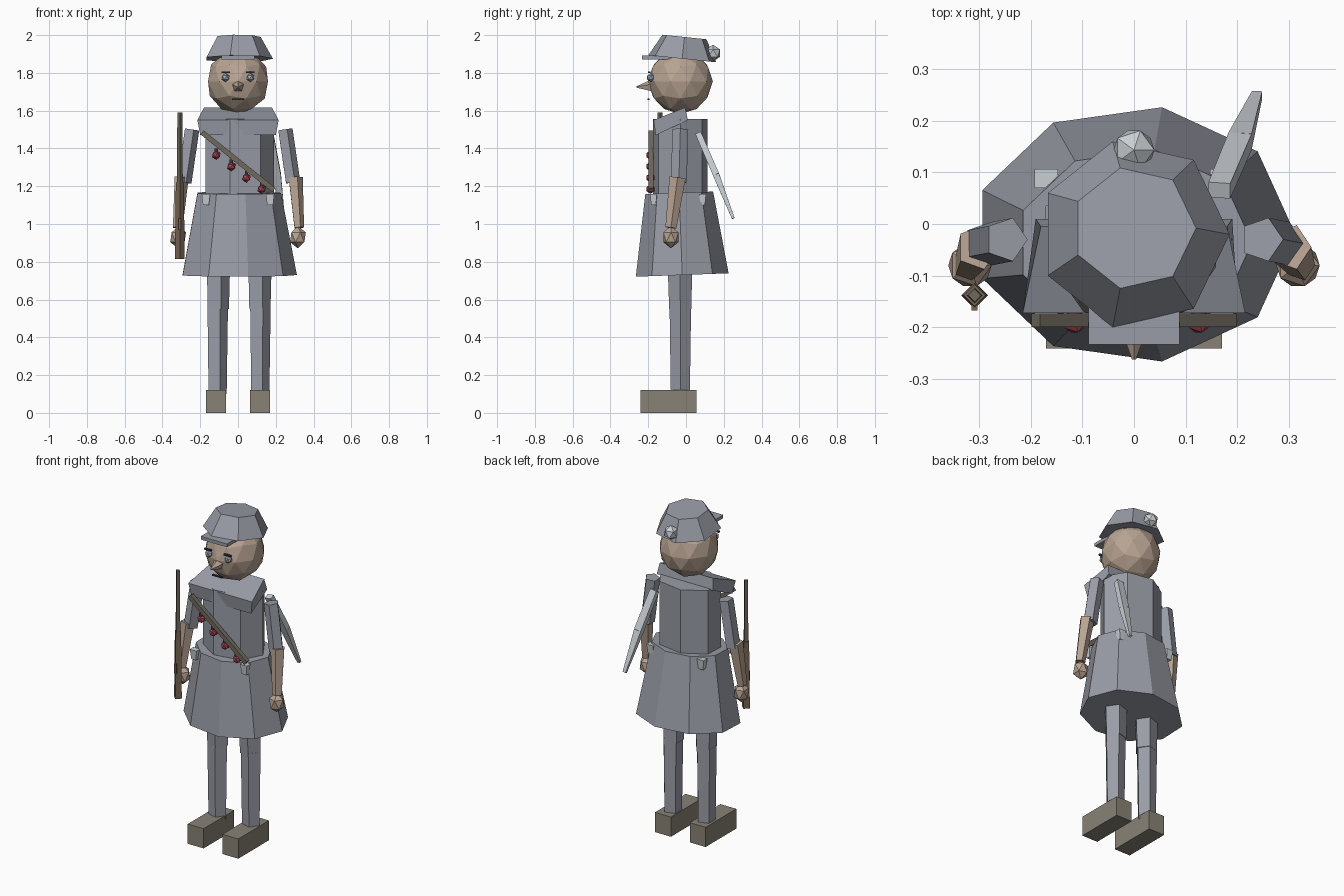
import bpy, bmesh
from math import sin, cos, tau, radians
from mathutils import Vector, Matrix

cube = bpy.data.objects.get("Cube")
if cube:
    bpy.data.objects.remove(cube)


def material(name, r, g, b):
    m = bpy.data.materials.new(name)
    m.use_nodes = True
    m.diffuse_color = (r, g, b, 1)
    m.node_tree.nodes["Principled BSDF"].inputs["Base Color"].default_value = (r, g, b, 1)
    return m


GREY = material("uniform grey", .32, .335, .385)
SKIN = material("skin", .48, .37, .29)
PALE = material("pale metal", .58, .62, .65)
LEATHER = material("shoe leather", .25, .225, .18)
WOOD = material("gun wood", .19, .135, .09)
STRAP = material("strap brown", .16, .14, .11)
RED = material("red", .42, .06, .09)
DARK = material("dark", .04, .035, .04)
EYE = material("eye blue grey", .36, .43, .5)


def finish(name, bm, mat):
    bmesh.ops.recalc_face_normals(bm, faces=bm.faces[:])
    me = bpy.data.meshes.new(name)
    bm.to_mesh(me)
    bm.free()
    me.materials.append(mat)
    ob = bpy.data.objects.new(name, me)
    bpy.context.collection.objects.link(ob)
    return ob


def loft(name, lower, upper, mat):
    """Closed solid between two rings of points."""
    bm = bmesh.new()
    a = [bm.verts.new(p) for p in lower]
    b = [bm.verts.new(p) for p in upper]
    n = len(a)
    for i in range(n):
        j = (i + 1) % n
        bm.faces.new((a[i], a[j], b[j], b[i]))
    bm.faces.new(a[::-1])
    bm.faces.new(b)
    return finish(name, bm, mat)


def prism(name, p0, p1, r0, r1, n, mat, squash=1, turn=0):
    """Tapered n-sided bar from p0 to p1, first corner towards +x."""
    p0, p1 = Vector(p0), Vector(p1)
    axis = (p1 - p0).normalized()
    u = Vector((1, 0, 0))
    u = (u - axis * u.dot(axis)).normalized()
    v = axis.cross(u) * squash
    angles = [tau * i / n + radians(turn) for i in range(n)]
    rings = [[p + (u * cos(t) + v * sin(t)) * r for t in angles]
             for p, r in ((p0, r0), (p1, r1))]
    return loft(name, rings[0], rings[1], mat)


def box(name, center, size, mat):
    bm = bmesh.new()
    bmesh.ops.create_cube(bm, size=1, matrix=Matrix.Translation(center) @ Matrix.Diagonal((*size, 1)))
    return finish(name, bm, mat)


def ball(name, center, radius, mat, detail=1, stretch=(1, 1, 1)):
    bm = bmesh.new()
    bmesh.ops.create_icosphere(bm, subdivisions=detail, radius=radius,
                               matrix=Matrix.Translation(center) @ Matrix.Diagonal((*stretch, 1)))
    return finish(name, bm, mat)


# Head and face
ball("head", (0, -.03, 1.755), .172, SKIN, 2, (.97, 1, 1))
prism("nose", (0, -.185, 1.73), (0, -.262, 1.725), .033, .004, 5, SKIN, turn=90)
box("mouth", (0, -.198, 1.66), (.066, .012, .008), DARK)

# Cap
prism("cap", (0, -.02, 1.875), (0, -.008, 1.99), .185, .12, 7, GREY)
box("cap_brim", (0, -.145, 1.882), (.176, .175, .02), GREY)
ball("cap_pompom", (0, .143, 1.905), .044, PALE)

# Torso, shoulder cape and skirt
prism("torso", (0, -.03, 1.12), (0, -.03, 1.555), .19, .19, 7, GREY, .78)
loft("shoulder_cape",
     [(-.2, -.16, 1.47), (.2, -.16, 1.47), (.19, .01, 1.55), (-.19, .01, 1.55)],
     [(-.215, -.172, 1.55), (.215, -.172, 1.55), (.18, -.005, 1.617), (-.18, -.005, 1.617)], GREY)
prism("skirt", (0, -.02, .73), (0, -.036, 1.165), .312, .228, 9, GREY, .8)

# Bandolier with hanging charges
prism("bandolier", (-.19, -.186, 1.485), (.19, -.186, 1.18), .019, .019, 4, STRAP, turn=45)
for i in range(4):
    x, z = -.115 + .08 * i, 1.365 - .06 * i
    ball("charge", (x, -.188, z), .025, RED)
    box("charge_cap", (x, -.188, z + .026), (.018, .018, .02), DARK)

# Paired parts
for s, side in ((1, "left"), (-1, "right")):
    ball(side + "_eye", (s * .066, -.186, 1.775), .023, EYE)
    box(side + "_eyebrow", (s * .066, -.195, 1.803), (.045, .012, .009), DARK)

    prism(side + "_upper_arm", (s * .247, -.03, 1.5), (s * .288, -.038, 1.22), .042, .042, 5, GREY, 1.05)
    prism(side + "_forearm", (s * .302, -.045, 1.245), (s * .322, -.08, .98), .041, .028, 5, SKIN, 1.1)
    ball(side + "_hand", (s * .317, -.08, .93), .047, SKIN, 1, (1, 1, 1.25))

    prism(side + "_thigh", (s * .11, -.035, 1.05), (s * .11, -.03, .55), .075, .062, 5, GREY)
    prism(side + "_shin", (s * .113, -.03, .57), (s * .113, -.03, .1), .06, .053, 5, GREY)
    box(side + "_shoe", (s * .117, -.093, .06), (.107, .295, .12), LEATHER)

    # Belt clasps, front and back
    for y, place in ((-.172, "front"), (.088, "back")):
        prism(side + "_" + place + "_clasp", (s * .17, y, 1.1), (s * .17, y, 1.16),
              .022, .032, 4, PALE, .8, 45)

# Gun held in the right hand
prism("gun_stock", (-.308, -.138, .815), (-.308, -.138, 1.22), .026, .021, 4, WOOD)
prism("gun_barrel", (-.308, -.138, 1.2), (-.308, -.138, 1.59), .016, .013, 4, STRAP)
box("gun_trigger", (-.308, -.156, 1.0), (.012, .022, .06), WOOD)

# Blade slung on the back
prism("blade", (.165, .065, 1.48), (.205, .16, 1.26), .03, .032, 4, PALE, .75, 45)
prism("blade_tip", (.205, .16, 1.26), (.238, .25, 1.03), .032, .014, 4, PALE, .75, 45)
